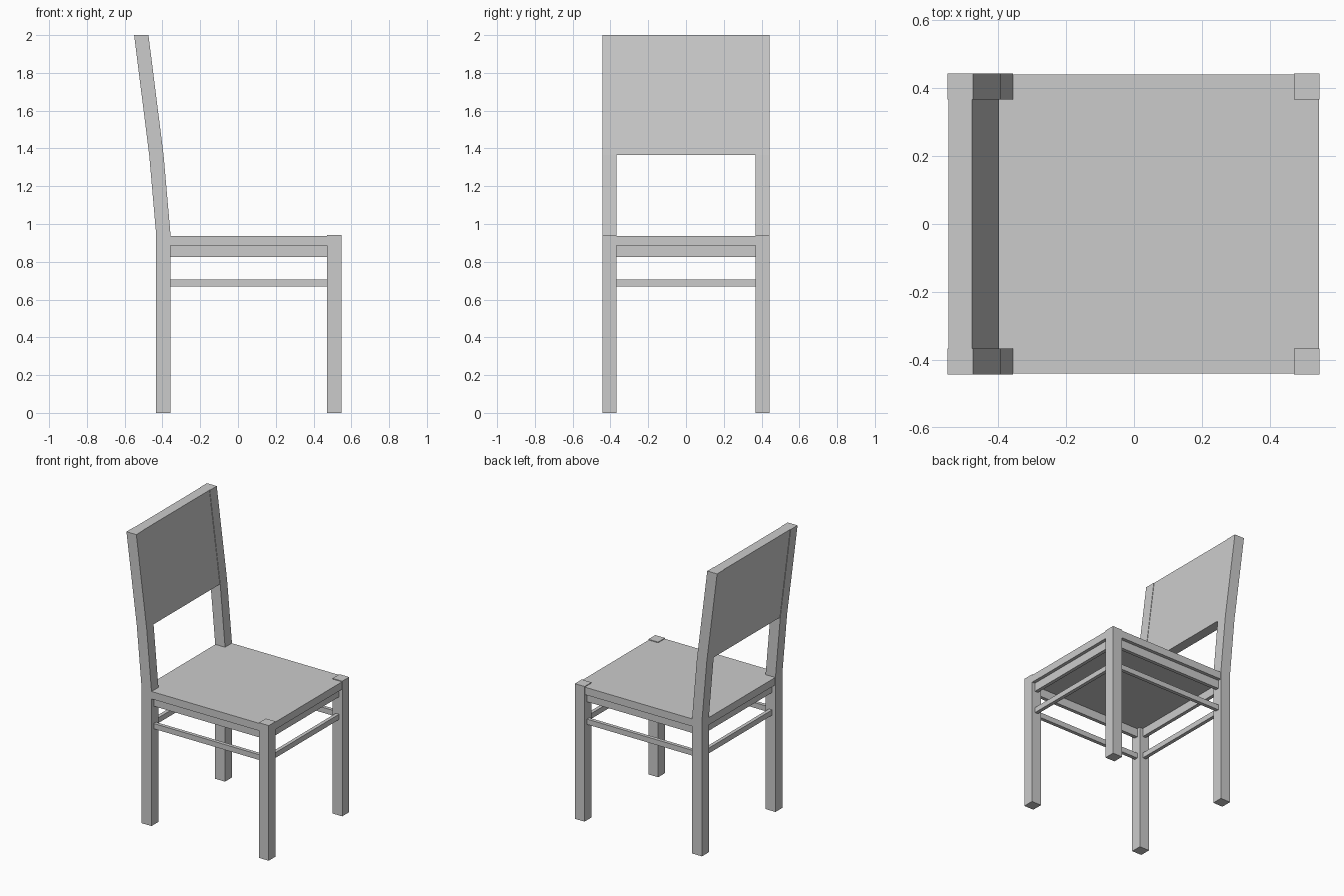
import bpy
import bmesh
from mathutils import Vector

default = bpy.data.objects.get("Cube")
if default:
    bpy.data.objects.remove(default, do_unlink=True)

grey = bpy.data.materials.new("light_grey")
grey.use_nodes = True
colour = (0.6, 0.6, 0.6, 1)
grey.diffuse_color = colour
grey.node_tree.nodes["Principled BSDF"].inputs["Base Color"].default_value = colour


def prism(name, outline, direction):
    """Extrude a closed outline along a direction."""
    bm = bmesh.new()
    face = bm.faces.new([bm.verts.new(p) for p in outline])
    extruded = bmesh.ops.extrude_face_region(bm, geom=[face])["geom"]
    moved = [g for g in extruded if isinstance(g, bmesh.types.BMVert)]
    bmesh.ops.translate(bm, verts=moved, vec=Vector(direction))
    bmesh.ops.recalc_face_normals(bm, faces=bm.faces)
    mesh = bpy.data.meshes.new(name)
    bm.to_mesh(mesh)
    bm.free()
    mesh.materials.append(grey)
    obj = bpy.data.objects.new(name, mesh)
    bpy.context.collection.objects.link(obj)
    return obj


def box(name, x0, x1, y0, y1, z0, z1):
    base = [(x0, y0, z0), (x1, y0, z0), (x1, y1, z0), (x0, y1, z0)]
    return prism(name, base, (0, 0, z1 - z0))


# Main measures: the chair faces +x
OUT, INN = 0.443, 0.367
FRONT, FRONT_IN = 0.547, 0.472
BACK, BACK_IN = -0.433, -0.357
SEAT_TOP, LEG_TOP, BEND = 0.937, 0.942, 1.365
W = BACK_IN - BACK
THIN = 0.0125

# Legs, the back pair rising into bent posts
spine = [(BACK, 0), (BACK, LEG_TOP), (-0.47, BEND), (-0.55, 2)]
profile = spine + [(x + W, z) for x, z in reversed(spine)]
for side, y in (("right", -OUT), ("left", INN)):
    box("front_leg_" + side, FRONT_IN, FRONT, y, y + OUT - INN, 0, LEG_TOP)
    prism("back_post_" + side, [(x, y, z) for x, z in profile], (0, OUT - INN, 0))

# Backrest panel, set slightly in from the post faces
inset = 0.003
panel = [(-0.47 + inset, BEND), (-0.55 + inset, 2),
         (-0.55 + W - inset, 2), (-0.47 + W - inset, BEND)]
prism("backrest_panel", [(x, -INN, z) for x, z in panel], (0, 2 * INN, 0))

# Seat board notched around the four legs
e = 0.002
half = [(FRONT - e, INN), (FRONT_IN, INN), (FRONT_IN, OUT - e),
        (BACK_IN, OUT - e), (BACK_IN, INN), (BACK + e, INN)]
outline = half + [(x, -y) for x, y in reversed(half)]
prism("seat", [(x, y, 0.885) for x, y in outline], (0, 0, SEAT_TOP - 0.885))

# Aprons and stretchers centred between the legs
mid_y = (OUT + INN) / 2
for part, z0, z1 in (("apron", 0.826, 0.885), ("stretcher", 0.668, 0.705)):
    for side, y in (("right", -mid_y), ("left", mid_y)):
        box(f"{part}_{side}", BACK_IN, FRONT_IN, y - THIN, y + THIN, z0, z1)
    for side, x in (("back", (BACK + BACK_IN) / 2), ("front", (FRONT + FRONT_IN) / 2)):
        box(f"{part}_{side}", x - THIN, x + THIN, -INN, INN, z0, z1)
